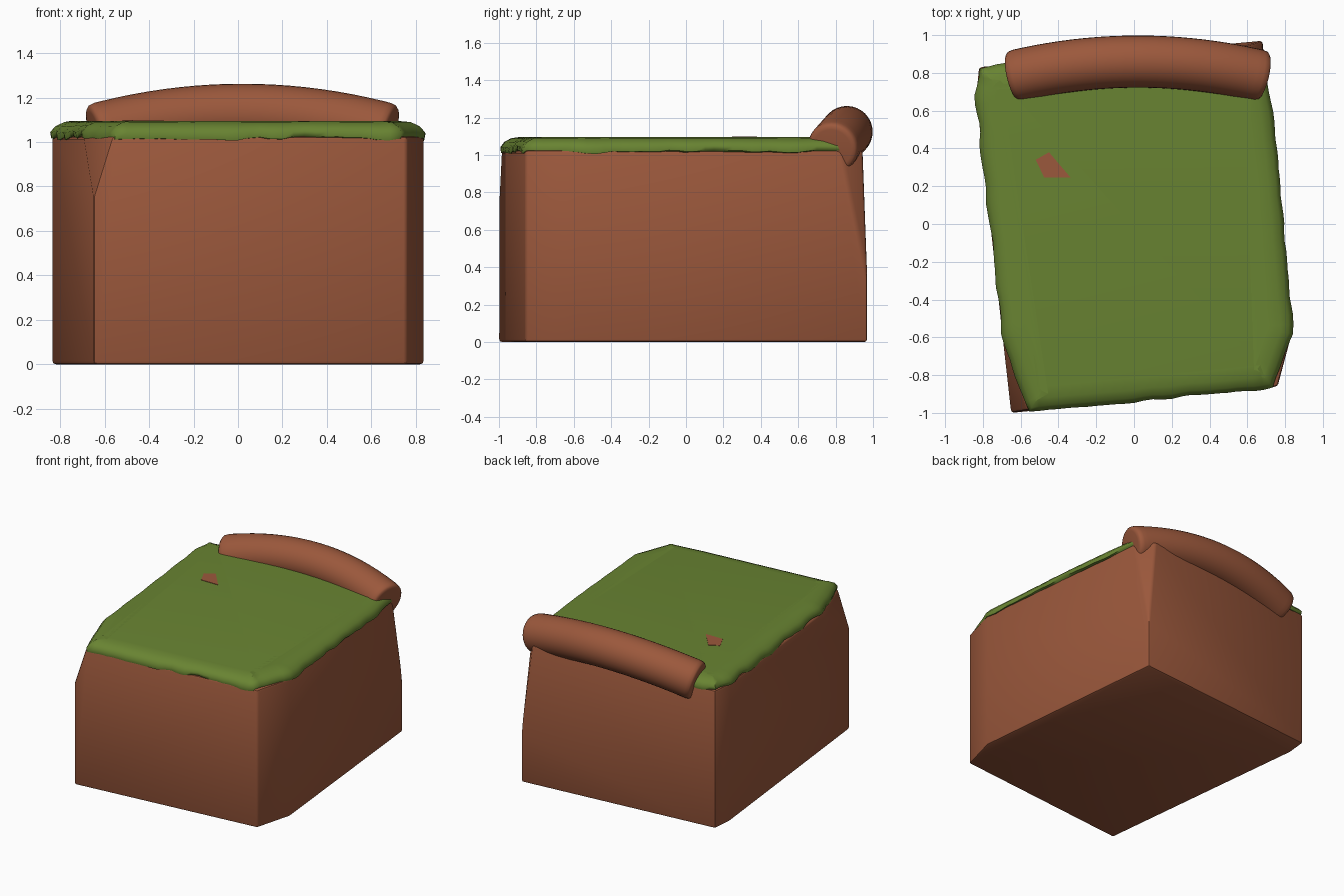
import bpy, bmesh, math, random
from mathutils import Vector

random.seed(7)
if "Cube" in bpy.data.objects:
    bpy.data.objects.remove(bpy.data.objects["Cube"], do_unlink=True)


def make_material(name, rgb):
    mat = bpy.data.materials.new(name)
    mat.use_nodes = True
    mat.diffuse_color = (*rgb, 1)
    for node in mat.node_tree.nodes:
        if node.type == 'BSDF_PRINCIPLED':
            node.inputs["Base Color"].default_value = (*rgb, 1)
            node.inputs["Roughness"].default_value = 0.8
    return mat


clay = make_material("clay_brown", (0.33, 0.098, 0.045))
moss = make_material("grass_green", (0.141, 0.231, 0.032))


def finish(bm, name, mat, angle):
    """Turn a bmesh into a named, coloured, smooth-shaded object."""
    bmesh.ops.recalc_face_normals(bm, faces=bm.faces[:])
    mesh = bpy.data.meshes.new(name)
    bm.to_mesh(mesh)
    bm.free()
    mesh.materials.append(mat)
    obj = bpy.data.objects.new(name, mesh)
    bpy.context.collection.objects.link(obj)
    bpy.ops.object.select_all(action='DESELECT')
    obj.select_set(True)
    bpy.context.view_layer.objects.active = obj
    bpy.ops.object.shade_smooth_by_angle(angle=math.radians(angle))
    return obj


def loft(bm, rings):
    """Bridge closed rings of points and return their vertices."""
    rows = [[bm.verts.new(p) for p in ring] for ring in rings]
    for a, b in zip(rows, rows[1:]):
        n = len(a)
        for i in range(n):
            j = (i + 1) % n
            bm.faces.new((a[i], a[j], b[j], b[i]))
    return rows


# Earth block: tapered hull with two corners cut away near the top
TOP = 1.025
front_corner, back_corner = (-0.65, -1.0), (0.68, 0.97)
shared = [(0.76, -0.86), (0.835, -0.58), (-0.82, 0.83), (-0.835, 0.68)]
points = [(x, y, z) for x, y in shared for z in (0, TOP)]
points += [(*front_corner, 0), (*front_corner, 0.75),
           (-0.565, -0.985, TOP), (-0.695, -0.60, TOP)]
points += [(*back_corner, 0), (*back_corner, 0.35),
           (0.60, 0.945, TOP), (0.69, 0.83, TOP)]
bm = bmesh.new()
for p in points:
    bm.verts.new(p)
bmesh.ops.convex_hull(bm, input=bm.verts[:])
bmesh.ops.dissolve_limit(bm, angle_limit=math.radians(2),
                         verts=bm.verts[:], edges=bm.edges[:])
sharp = [e for e in bm.edges if e.is_manifold
         and e.calc_face_angle(0) > math.radians(25)]
bmesh.ops.bevel(bm, geom=sharp, offset=0.015, segments=2, profile=0.5,
                affect='EDGES', clamp_overlap=True)
finish(bm, "earth_block", clay, 35)

# Grass cover: resampled outline with a ragged, drooping rim
corners = [(-0.55, -0.985), (0.1, -0.925), (0.45, -0.895), (0.73, -0.86),
           (0.835, -0.58), (0.775, 0.2), (0.715, 0.7), (0.69, 0.85),
           (-0.68, 0.845), (-0.82, 0.825), (-0.84, 0.68), (-0.78, 0.2),
           (-0.70, -0.58)]
outline = []
for a, b in zip(corners, corners[1:] + corners[:1]):
    a, b = Vector(a), Vector(b)
    steps = max(1, round((b - a).length / 0.05))
    outline += [a.lerp(b, i / steps) for i in range(steps)]
count = len(outline)
noise = [random.uniform(-1, 1) for _ in outline]
soft = [(noise[i - 1] + 2 * noise[i] + noise[(i + 1) % count]) / 3
        for i in range(count)]


def grass_ring(inset, z, wobble, droop):
    ring = []
    for i, p in enumerate(outline):
        along = outline[(i + 1) % count] - outline[i - 1]
        inward = Vector((-along.y, along.x)).normalized()
        q = p + inward * (inset + wobble * soft[i])
        ring.append((q.x, q.y, z + droop * soft[i]))
    return ring


bm = bmesh.new()
rows = loft(bm, [grass_ring(0.04, 1.01, 0, 0),
                 grass_ring(0.0, 1.02, 0.008, 0.014),
                 grass_ring(-0.004, 1.045, 0.01, 0.008),
                 grass_ring(0.02, 1.072, 0.008, 0.004),
                 grass_ring(0.06, 1.09, 0.006, 0.002),
                 grass_ring(0.12, 1.095, 0, 0)])
bm.faces.new(rows[0][::-1])
bm.faces.new(rows[-1])
finish(bm, "grass_cover", moss, 60)

# Bare patch showing through the grass
bm = bmesh.new()
patch = [(-0.45, 0.38), (-0.52, 0.34), (-0.475, 0.245), (-0.335, 0.245)]
rows = loft(bm, [[(x, y, z) for x, y in patch] for z in (1.092, 1.098)])
bm.faces.new(rows[0][::-1])
bm.faces.new(rows[1])
finish(bm, "bare_patch", clay, 30)

# Bolster: arched roll along the back edge, with softened ends
HALF, RADIUS, SIDES = 0.665, 0.138, 32
ends = [(1.0, 0.76), (0.996, 0.89), (0.982, 0.97), (0.95, 1.0)]
stations = [(-u, r) for u, r in ends]
stations += [(-0.9 + 0.1 * i, 1.0) for i in range(19)]
stations += ends[::-1]
rings = []
for u, r in stations:
    centre = Vector((0.02 + HALF * u, 0.86 - 0.08 * u * u, 1.124 - 0.09 * u * u))
    tangent = Vector((HALF, -0.16 * u, -0.18 * u)).normalized()
    side = tangent.cross(Vector((0, 0, 1))).normalized()
    up = side.cross(tangent)
    angles = [math.tau * k / SIDES for k in range(SIDES)]
    rings.append([centre + RADIUS * r * (side * math.cos(t) + up * math.sin(t))
                  for t in angles])
bm = bmesh.new()
rows = loft(bm, rings)
bm.faces.new(rows[0][::-1])
bm.faces.new(rows[-1])
finish(bm, "back_bolster", clay, 50)
